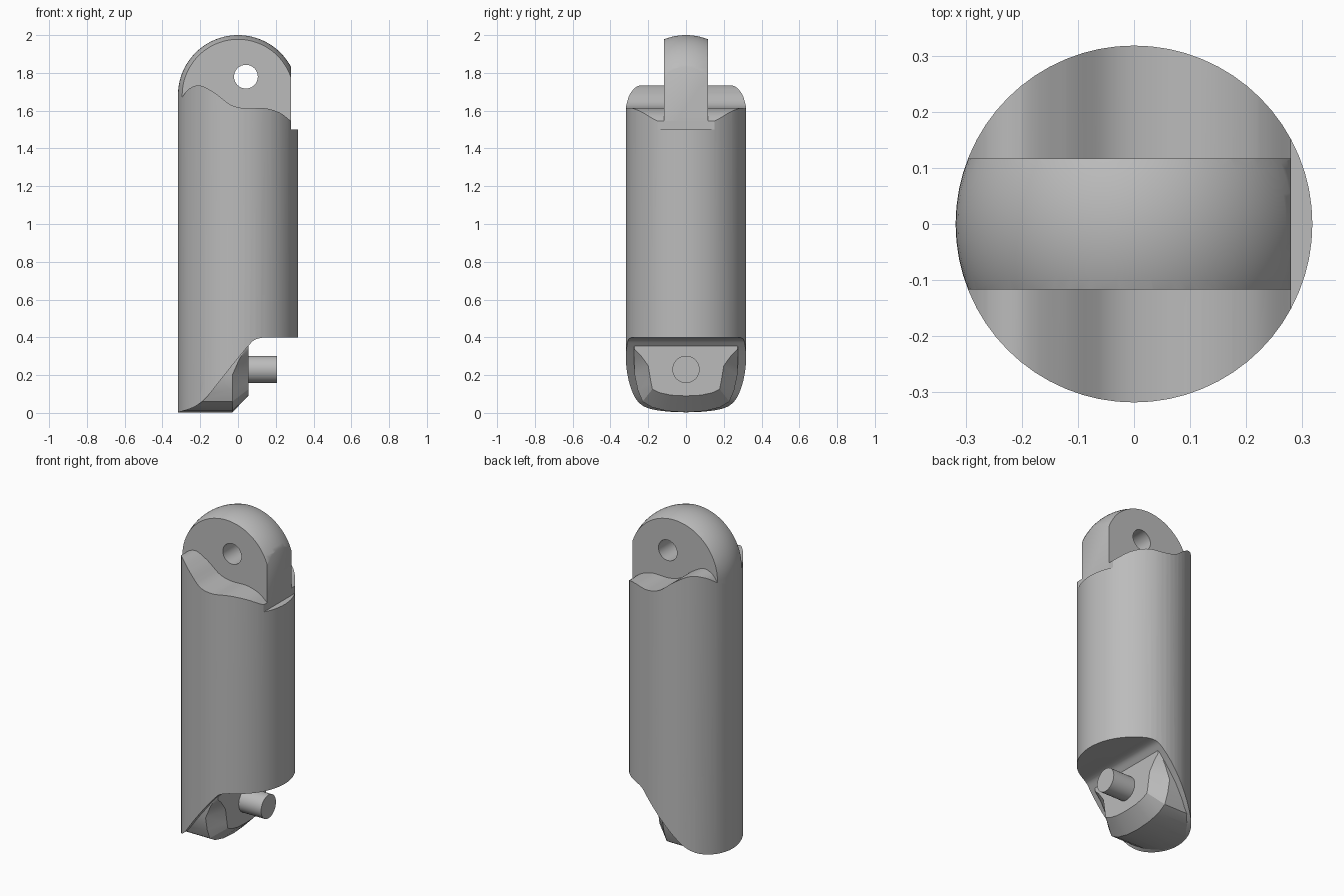
import bpy, bmesh, math
from mathutils import Vector, Matrix

R = 0.318          # main radius
SIDES = 64
CROWN = 2 - R      # centre height of the domed top

cube = bpy.data.objects.get("Cube")
if cube:
    bpy.data.objects.remove(cube)

grey = bpy.data.materials.new("plain grey")
grey.use_nodes = True
grey.diffuse_color = (0.5, 0.5, 0.5, 1)
grey.node_tree.nodes["Principled BSDF"].inputs["Base Color"].default_value = (0.5, 0.5, 0.5, 1)


def finish(bm, name):
    bmesh.ops.recalc_face_normals(bm, faces=bm.faces)
    mesh = bpy.data.meshes.new(name)
    bm.to_mesh(mesh)
    bm.free()
    ob = bpy.data.objects.new(name, mesh)
    bpy.context.collection.objects.link(ob)
    mesh.materials.append(grey)
    return ob


def loft(name, rings):
    """Closed solid through rings with equal point counts."""
    bm = bmesh.new()
    loops = [[bm.verts.new(p) for p in ring] for ring in rings]
    n = len(loops[0])
    for a, b in zip(loops, loops[1:]):
        for i in range(n):
            j = (i + 1) % n
            bm.faces.new((a[i], a[j], b[j], b[i]))
    bm.faces.new(loops[0][::-1])
    bm.faces.new(loops[-1])
    return finish(bm, name)


def rod(name, radius, length, matrix, sides=SIDES):
    bm = bmesh.new()
    bmesh.ops.create_cone(bm, cap_ends=True, segments=sides, radius1=radius,
                          radius2=radius, depth=length, matrix=matrix)
    return finish(bm, name)


def smooth_line(points, steps=5):
    """Catmull-Rom curve through 2D points."""
    pts = [Vector(p) for p in points]
    pts = [pts[0]] + pts + [pts[-1]]
    out = []
    for a, b, c, d in zip(pts, pts[1:], pts[2:], pts[3:]):
        for k in range(steps):
            t = k / steps
            out.append(0.5 * (2 * b + (c - a) * t + (2 * a - 5 * b + 4 * c - d) * t ** 2
                              + (3 * b - a - 3 * c + d) * t ** 3))
    return out + [pts[-1]]


def boolean(ob, cutter, operation):
    mod = ob.modifiers.new("cut", 'BOOLEAN')
    mod.operation = operation
    mod.solver = 'EXACT'
    mod.object = cutter
    bpy.context.view_layer.objects.active = ob
    bpy.ops.object.modifier_apply(modifier=mod.name)
    bpy.data.objects.remove(cutter)


def shade(ob, angle=30):
    bpy.ops.object.select_all(action='DESELECT')
    ob.select_set(True)
    bpy.context.view_layer.objects.active = ob
    bpy.ops.object.shade_smooth_by_angle(angle=math.radians(angle))


def round_stock():
    return rod("round_stock", R, 3, Matrix.Translation((0, 0, 1)))


# Body: side profile with wavy shoulder and scooped foot, trimmed to a cylinder
shoulder = smooth_line([(-0.33, 1.62), (-0.3, 1.665), (-0.26, 1.715), (-0.2, 1.733), (-0.12, 1.692),
                        (-0.04, 1.632), (0.04, 1.612), (0.14, 1.613), (0.22, 1.59), (0.28, 1.545)])
scoop = smooth_line([(0.14, 0.4), (0.09, 0.388), (0.055, 0.355), (0, 0.29), (-0.08, 0.19),
                     (-0.16, 0.09), (-0.21, 0.045), (-0.26, 0.02), (-0.33, 0)])
profile = ([Vector((-0.4, 1.62))] + shoulder + [Vector((0.28, 1.5)), Vector((0.4, 1.5)),
           Vector((0.4, 0.4))] + scoop + [Vector((-0.4, 0))])
body = loft("body", [[(p.x, y, p.y) for p in profile] for y in (-0.4, 0.4)])
boolean(body, round_stock(), 'INTERSECT')
shade(body)

# Top tongue: domed column trimmed to a flat-sided lug with a pin hole
bm = bmesh.new()
arc = [(R * math.cos(a), CROWN + R * math.sin(a)) for a in
       (math.pi / 2 * i / 20 for i in range(20))]
base = [bm.verts.new((0, 0, 1.4)), bm.verts.new((R, 0, 1.4))]
line = base + [bm.verts.new((r, 0, z)) for r, z in arc] + [bm.verts.new((0, 0, 2))]
edges = [bm.edges.new(pair) for pair in zip(line, line[1:])]
bmesh.ops.spin(bm, geom=line + edges, axis=(0, 0, 1), cent=(0, 0, 0),
               steps=SIDES, angle=2 * math.pi)
bmesh.ops.remove_doubles(bm, verts=bm.verts, dist=0.0001)
tongue = finish(bm, "top_tongue")
slab = loft("slab", [[(-0.5, y, 1.45), (0.28, y, 1.45), (0.28, y, 2.2), (-0.5, y, 2.2)]
                     for y in (-0.117, 0.117)])
boolean(tongue, slab, 'INTERSECT')
hole = rod("hole", 0.063, 1, Matrix.Translation((0.042, 0, 1.78))
           @ Matrix.Rotation(math.pi / 2, 4, 'X'), 32)
boolean(tongue, hole, 'DIFFERENCE')
shade(tongue)


# Foot block: rounded outline running back into the body, with a chamfered front
def mirrored(half):
    return half + [(x, -y, z) for x, y, z in half[:0:-1]]


outer = [(-0.03, 0, 0.003), (-0.03, 0.1, 0.01), (-0.03, 0.18, 0.03), (-0.03, 0.23, 0.06),
         (-0.03, 0.255, 0.12), (-0.03, 0.272, 0.2), (0.005, 0.275, 0.28),
         (0.05, 0.276, 0.36), (0.05, 0.276, 0.5)]
inner = [(0, 0.09), (0.08, 0.094), (0.14, 0.107), (0.178, 0.125), (0.185, 0.16),
         (0.2, 0.25), (0.24, 0.305), (0.272, 0.335), (0.275, 0.5)]
foot = loft("foot_block", [mirrored([(-0.4, y, z) for x, y, z in outer]), mirrored(outer),
                           mirrored([(0.055, y, z) for y, z in inner])])
boolean(foot, round_stock(), 'INTERSECT')
shade(foot)

# Pin sticking out of the foot
pin = rod("foot_pin", 0.072, 0.187, Matrix.Translation((0.1135, 0, 0.23))
          @ Matrix.Rotation(math.pi / 2, 4, 'Y'), 32)
shade(pin)
